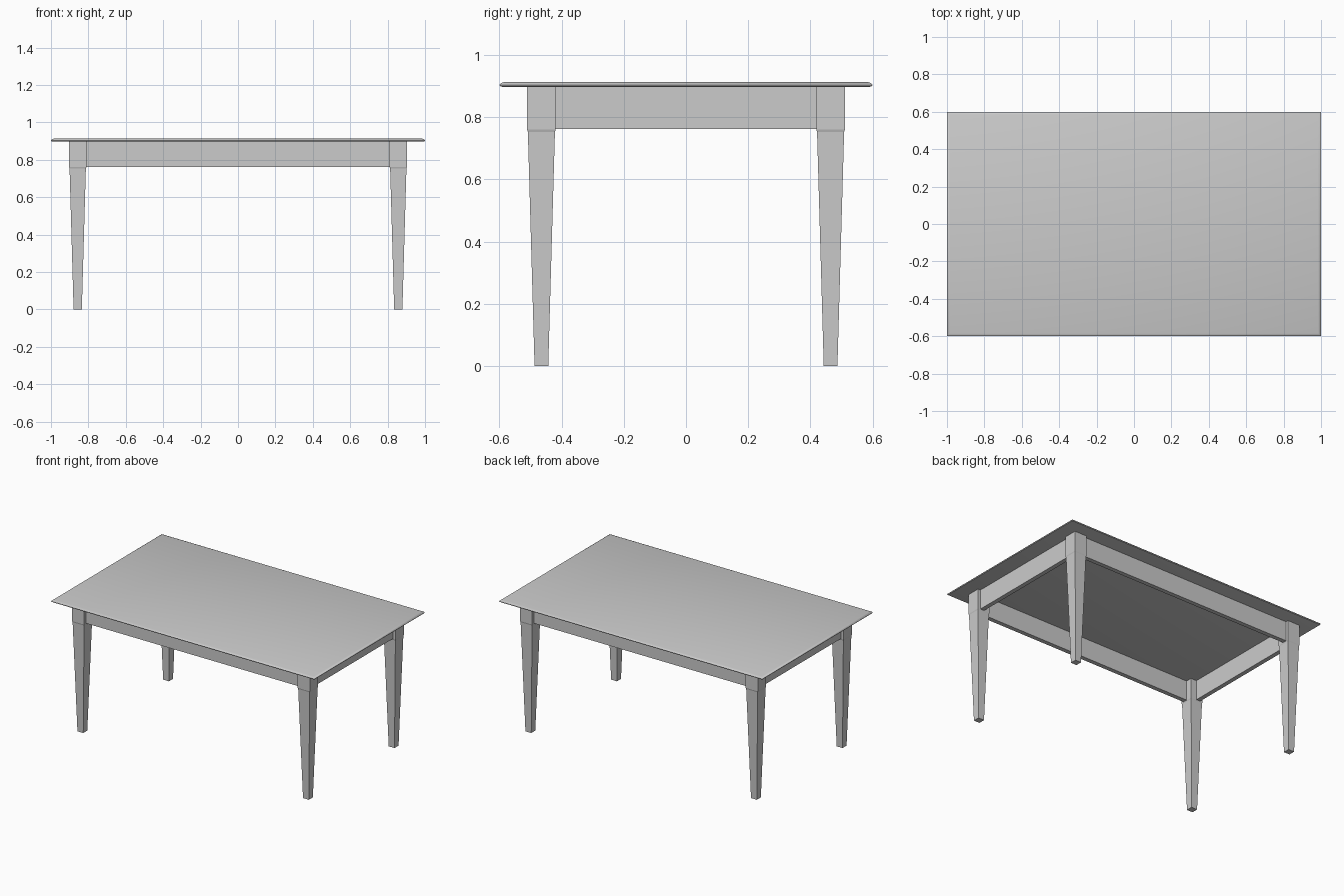
import bpy, bmesh

if "Cube" in bpy.data.objects:
    bpy.data.objects.remove(bpy.data.objects["Cube"])


def loft(name, rings, smooth=False):
    """Closed solid from stacked rectangles (cx, cy, half_x, half_y, z)."""
    bm = bmesh.new()
    loops = []
    for cx, cy, hx, hy, z in rings:
        loops.append([bm.verts.new((cx + sx * hx, cy + sy * hy, z))
                      for sx, sy in ((-1, -1), (1, -1), (1, 1), (-1, 1))])
    bm.faces.new(loops[0][::-1])
    bm.faces.new(loops[-1])
    for a, b in zip(loops, loops[1:]):
        for i in range(4):
            j = (i + 1) % 4
            bm.faces.new((a[i], a[j], b[j], b[i]))
    mesh = bpy.data.meshes.new(name)
    bm.to_mesh(mesh)
    bm.free()
    obj = bpy.data.objects.new(name, mesh)
    bpy.context.collection.objects.link(obj)
    if smooth:
        bpy.ops.object.select_all(action='DESELECT')
        obj.select_set(True)
        bpy.context.view_layer.objects.active = obj
        bpy.ops.object.shade_smooth_by_angle(angle=0.7)
    return obj


LEG_X, LEG_Y, LEG_HALF = 0.857, 0.465, 0.046
TOP_Z = 0.897

# Table top with a rounded edge
edge = [(0.012, 0.897), (0.003, 0.899), (0, 0.904), (0.004, 0.909), (0.015, 0.913)]
loft("table_top", [(0, 0, 1 - d, 0.6 - d, z) for d, z in edge], True)

# Tapered legs with a square block on top
leg_profile = [(0.022, 0), (0.0435, 0.752), (LEG_HALF, 0.76), (LEG_HALF, TOP_Z)]
for sx, xname in ((-1, "left"), (1, "right")):
    for sy, yname in ((-1, "front"), (1, "back")):
        loft(f"{yname}_{xname}_leg",
             [(sx * LEG_X, sy * LEG_Y, h, h, z) for h, z in leg_profile])

# Apron rails between the legs, set back from their outer faces
offset, half = 0.012, 0.015
for s, yname, xname in ((-1, "front", "left"), (1, "back", "right")):
    loft(f"{yname}_apron", [(0, s * (LEG_Y + offset), LEG_X - LEG_HALF, half, z)
                            for z in (0.762, TOP_Z)])
    loft(f"{xname}_apron", [(s * (LEG_X + offset), 0, half, LEG_Y - LEG_HALF, z)
                            for z in (0.762, TOP_Z)])
